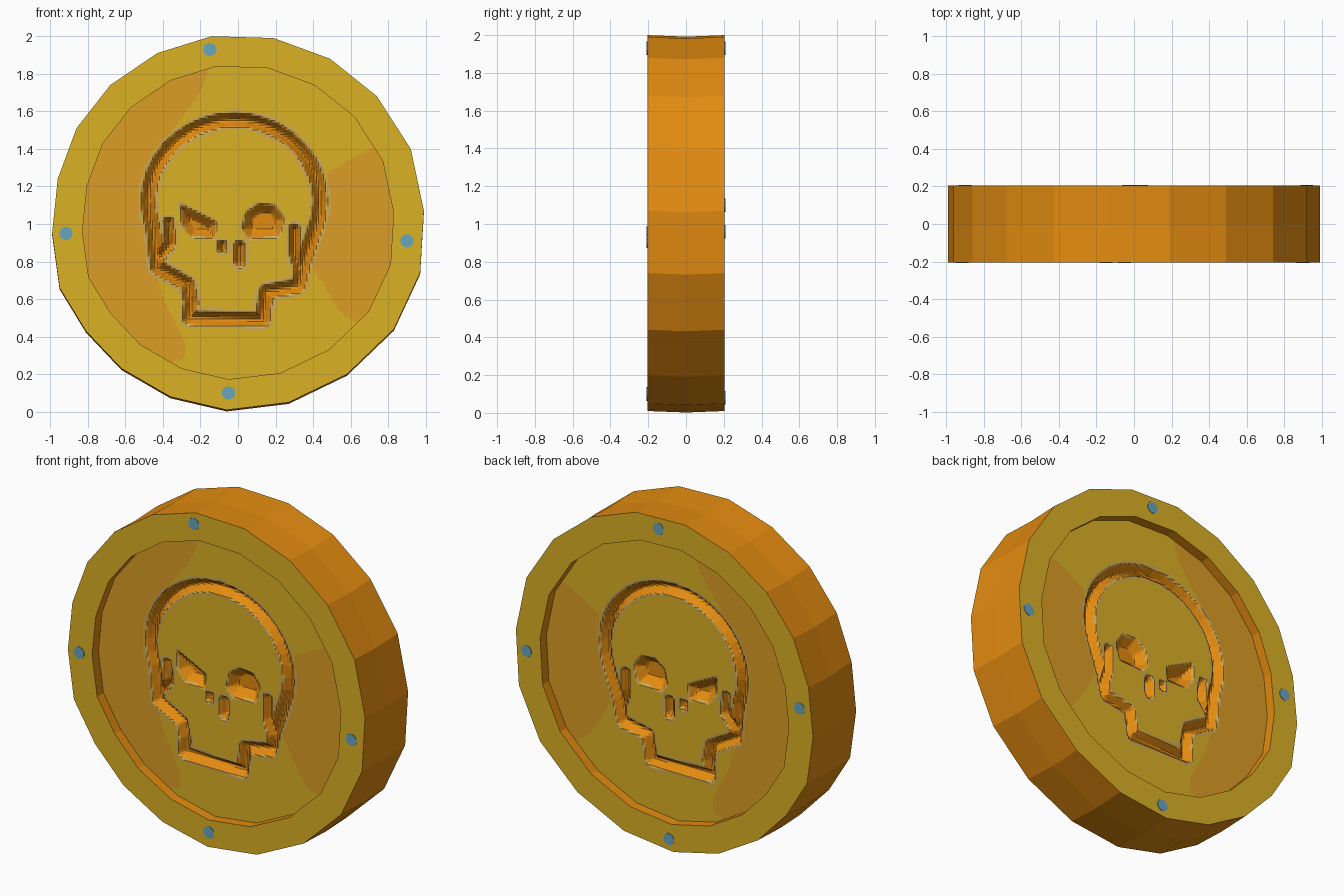
import bpy, bmesh, math
from mathutils import Vector, Matrix

if "Cube" in bpy.data.objects:
    bpy.data.objects.remove(bpy.data.objects["Cube"])


def material(name, rgb):
    m = bpy.data.materials.new(name)
    m.diffuse_color = (*rgb, 1)
    m.use_nodes = True
    m.node_tree.nodes["Principled BSDF"].inputs["Base Color"].default_value = m.diffuse_color
    return m


YELLOW = material("yellow_gold", (0.71, 0.44, 0.018))
ORANGE = material("orange_gold", (0.77, 0.26, 0.005))
DEEP = material("deep_gold", (0.71, 0.34, 0.018))
PALE = material("pale_edge", (0.61, 0.40, 0.09))
BLUE = material("blue_stud", (0.14, 0.38, 0.52))


def finish(bm, name, mats, mirror=True):
    me = bpy.data.meshes.new(name)
    bm.to_mesh(me)
    bm.free()
    ob = bpy.data.objects.new(name, me)
    bpy.context.collection.objects.link(ob)
    for m in mats:
        me.materials.append(m)
    if mirror:
        mod = ob.modifiers.new("both_sides", "MIRROR")
        mod.use_axis = (False, True, False)
        mod.merge_threshold = 0.0005
    return ob


# hand-cut coin outline, clockwise seen from the front
OUTLINE = [(-.14, 2.0), (.19, 1.99), (.49, 1.88), (.74, 1.68), (.92, 1.40),
           (.99, 1.07), (.97, .74), (.83, .44), (.58, .20), (.27, .05),
           (-.06, .01), (-.36, .08), (-.62, .23), (-.81, .43), (-.95, .66),
           (-.99, .95), (-.96, 1.24), (-.86, 1.51), (-.68, 1.74), (-.43, 1.91)]
FACE_Y, FLOOR_Y = -.205, -.145
INNER = [(x * .837, 1.01 + (z - 1.01) * .837) for x, z in OUTLINE]

# coin body: side wall, raised rim, recess wall
bm = bmesh.new()
rings = [[bm.verts.new((x, y, z + dz)) for x, z in pts]
         for pts, y, dz in ((OUTLINE, 0, -.008), (OUTLINE, FACE_Y, 0),
                            (INNER, FACE_Y, 0), (INNER, FLOOR_Y, 0))]
n = len(OUTLINE)
for k in range(3):
    a, b = rings[k], rings[k + 1]
    for i in range(n):
        j = (i + 1) % n
        f = bm.faces.new((a[i], b[i], b[j], a[j]))
        f.material_index = 0 if k == 1 else 1
finish(bm, "coin_body", [YELLOW, ORANGE])

# skull engraving lines: cranium arc, cheeks, jaw, nostrils
cranium = [(-.02 + .458 * math.cos(math.radians(t)), 1.12 + .435 * math.sin(math.radians(t)))
           for t in range(-20, 201, 10)]
jaw = [(-.43, .77), (-.27, .68), (-.25, .58), (-.26, .50), (.13, .49),
       (.15, .64), (.32, .67), (.35, .80)]
LINES = [cranium + jaw + cranium[:1],
         [(-.37, 1.01), (-.36, .90), (-.42, .82)],
         [(.30, .97), (.30, .85), (.33, .76)],
         [(-.085, .89), (-.085, .87)],
         [(.01, .88), (.01, .80)]]
WIDTHS = [.036, .026, .03, .022, .03]
EYES = [[(-.31, 1.11), (-.11, 1.01), (-.12, .92), (-.25, .93), (-.30, .99)],
        [(.02, .97), (.04, 1.06), (.11, 1.11), (.20, 1.10), (.25, 1.03), (.22, .93), (.06, .92)]]
PATCHES = [[(-.13, 1.9), (-.20, 1.70), (-.45, 1.36), (-.47, .85), (-.39, .58),
            (-.28, .36), (-.29, .28), (-.6, .2), (-1, .6), (-1, 1.6), (-.6, 1.9)],
           [(.9, 1.42), (.70, 1.40), (.48, 1.28), (.44, 1.05), (.38, .80),
            (.55, .52), (.68, .45), (.9, .45)]]


def line_distance(x, z, pts):
    best = 9.0
    for (ax, az), (bx, bz) in zip(pts, pts[1:]):
        dx, dz = bx - ax, bz - az
        t = ((x - ax) * dx + (z - az) * dz) / (dx * dx + dz * dz)
        t = 0 if t < 0 else 1 if t > 1 else t
        d = (x - ax - t * dx) ** 2 + (z - az - t * dz) ** 2
        best = min(best, d)
    return math.sqrt(best)


def inside(x, z, pts):
    hit = False
    for (ax, az), (bx, bz) in zip(pts, pts[1:] + pts[:1]):
        if (az > z) != (bz > z) and x < ax + (z - az) * (bx - ax) / (bz - az):
            hit = not hit
    return hit


def engraving(x, z):
    """Depth of the cut and distance outside its edge."""
    depth, gap = 0.0, 9.0
    if abs(x) > .6 or not .4 < z < 1.7:
        return depth, gap
    for pts, w in zip(LINES, WIDTHS):
        d = line_distance(x, z, pts)
        depth = max(depth, .045 * min(1, 1.25 * (1 - d / w)))
        gap = min(gap, d - w)
    for pts in EYES:
        d = line_distance(x, z, pts + pts[:1])
        if inside(x, z, pts):
            depth, gap = max(depth, min(d * 1.2, .055)), min(gap, -d)
        else:
            gap = min(gap, d + .012)
    return depth, gap


# recessed floor: fine sheet trimmed to the recess, then engraved
bm = bmesh.new()
bmesh.ops.create_grid(bm, x_segments=140, y_segments=140, size=.86,
                      matrix=Matrix.Translation((0, FLOOR_Y, 1.01)) @ Matrix.Rotation(math.pi / 2, 4, 'X'))
for (ax, az), (bx, bz) in zip(INNER, INNER[1:] + INNER[:1]):
    bmesh.ops.bisect_plane(bm, geom=bm.verts[:] + bm.edges[:] + bm.faces[:],
                           plane_co=(ax, FLOOR_Y, az), plane_no=(az - bz, 0, bx - ax),
                           clear_outer=True)
gaps = {}
for v in bm.verts:
    depth, gap = engraving(v.co.x, v.co.z)
    v.co.y += depth
    gaps[v] = gap
for f in bm.faces:
    gap = sum(gaps[v] for v in f.verts) / len(f.verts)
    c = f.calc_center_median()
    if gap < 0:
        f.material_index = 1
    elif gap < .018:
        f.material_index = 3
    elif any(inside(c.x, c.z, p) for p in PATCHES):
        f.material_index = 2
finish(bm, "engraved_floor", [YELLOW, ORANGE, DEEP, PALE])

# blue studs on both rims
STUDS = {-1: [(-.15, 1.93), (-.05, .10), (-.915, .95), (.90, .91)],
         1: [(.04, 1.93), (-.03, .08), (.92, .96), (-.90, 1.10)]}
bm = bmesh.new()
for side, spots in STUDS.items():
    for x, z in spots:
        bmesh.ops.create_cone(bm, cap_ends=True, segments=10, radius1=.036, radius2=.036, depth=.006,
                              matrix=Matrix.Translation((x, side * .205, z)) @ Matrix.Rotation(math.pi / 2, 4, 'X'))
finish(bm, "rim_studs", [BLUE], mirror=False)
